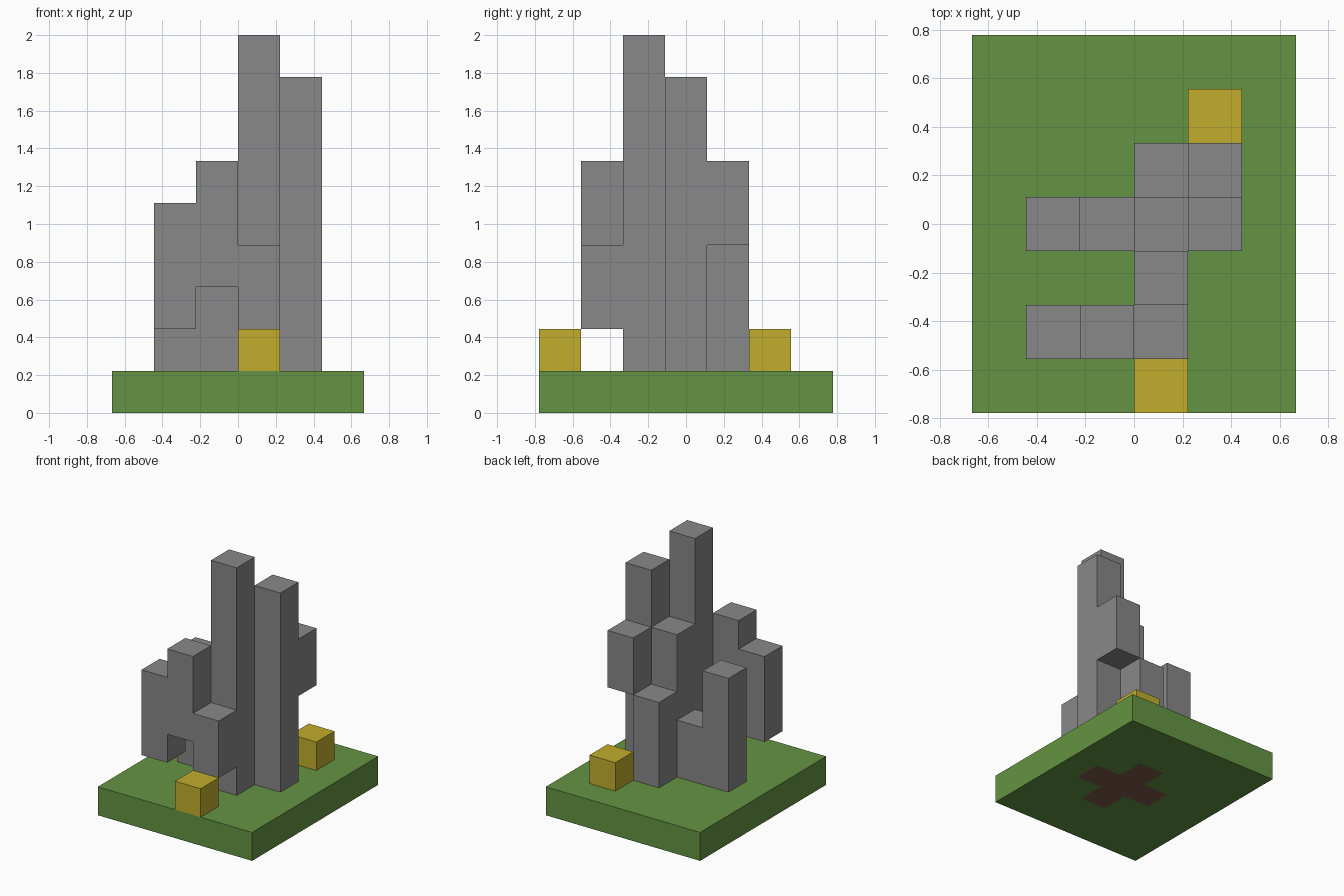
import bpy
import bmesh
from mathutils import Vector

if "Cube" in bpy.data.objects:
    bpy.data.objects.remove(bpy.data.objects["Cube"], do_unlink=True)

U = 2 / 9                      # one block
NX, NY = 6, 7                  # base size in blocks


def material(name, rgb):
    """Flat material from 0-255 display values, converted to linear."""
    lin = [((c / 255 + 0.055) / 1.055) ** 2.4 for c in rgb]
    mat = bpy.data.materials.new(name)
    mat.use_nodes = True
    mat.diffuse_color = (*lin, 1)
    bsdf = mat.node_tree.nodes["Principled BSDF"]
    bsdf.inputs["Base Color"].default_value = (*lin, 1)
    bsdf.inputs["Roughness"].default_value = 0.9
    return mat


GRASS = material("grass_green", (100, 148, 66))
STONE = material("stone_grey", (136, 136, 136))
GOLD = material("gold_yellow", (194, 174, 45))
EARTH = material("earth_brown", (125, 87, 72))


def block(name, lo, hi, *mats):
    """Box spanning block coordinates lo..hi; returns its object."""
    bm = bmesh.new()
    bmesh.ops.create_cube(bm, size=1)
    lo, hi = Vector(lo), Vector(hi)
    shift = Vector((NX / 2, NY / 2, 0))
    for v in bm.verts:
        t = v.co + Vector((0.5, 0.5, 0.5))
        v.co = (Vector(a + (b - a) * s for a, b, s in zip(lo, hi, t)) - shift) * U
    mesh = bpy.data.meshes.new(name)
    bm.to_mesh(mesh)
    bm.free()
    for m in mats:
        mesh.materials.append(m)
    obj = bpy.data.objects.new(name, mesh)
    bpy.context.collection.objects.link(obj)
    return obj


# Base slab, cut along block lines, with an earth cross on its underside
base = block("grass_base", (0, 0, 0), (NX, NY, 1), GRASS, EARTH)
centre = Vector((0.5 * U, 0, 0))
bm = bmesh.new()
bm.from_mesh(base.data)
for axis in (Vector((1, 0, 0)), Vector((0, 1, 0))):
    for step in (-1.5, -0.5, 0.5, 1.5):
        bmesh.ops.bisect_plane(bm, geom=bm.verts[:] + bm.edges[:] + bm.faces[:],
                               plane_co=centre + axis * step * U, plane_no=axis)
bm.normal_update()
for f in bm.faces:
    d = (f.calc_center_median() - centre) / U
    if f.normal.z < -0.5 and abs(d.x) + abs(d.y) < 1.2:
        f.material_index = 1
bm.to_mesh(base.data)
bm.free()

# Stone columns: block x, block y, bottom level, top level
columns = {
    "tallest_column": (3, 2, 1, 9),
    "tall_left_column": (4, 3, 1, 8),
    "centre_column": (3, 3, 1, 6),
    "low_middle_column": (2, 3, 1, 3),
    "right_column": (1, 3, 1, 5),
    "back_column": (3, 4, 1, 4),
    "hanging_back_column": (4, 4, 4, 6),
    "front_ledge": (3, 1, 2, 4),
    "hanging_front_column": (2, 1, 3, 6),
    "hanging_corner_column": (1, 1, 2, 5),
}
for name, (x, y, bottom, top) in columns.items():
    block(name, (x, y, bottom), (x + 1, y + 1, top), STONE)

# Gold blocks resting on the grass
for name, x, y in (("front_gold_block", 3, 0), ("back_gold_block", 4, 5)):
    block(name, (x, y, 1), (x + 1, y + 1, 2), GOLD)
